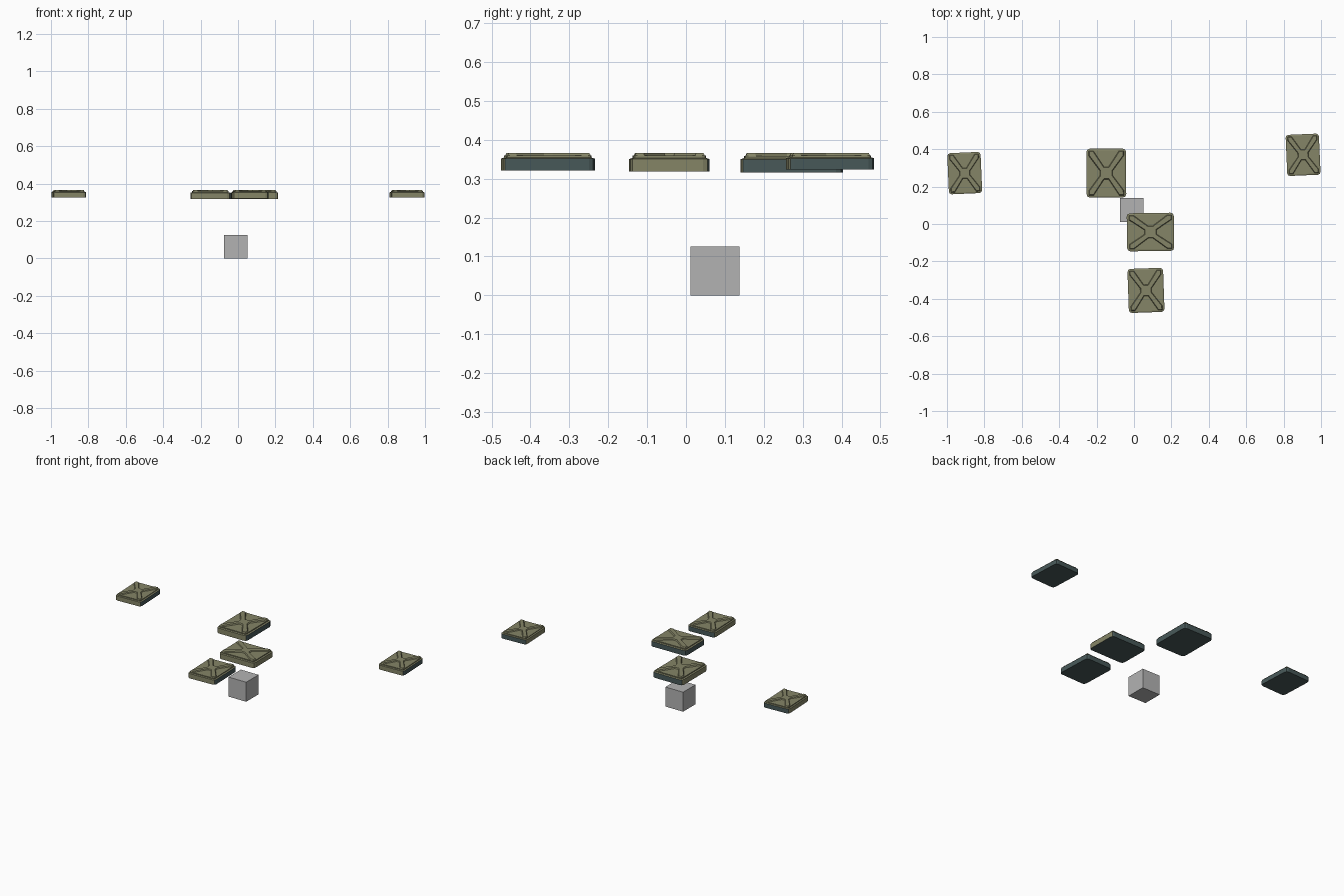
import bpy, bmesh, math

if "Cube" in bpy.data.objects:
    bpy.data.objects.remove(bpy.data.objects["Cube"])


def material(name, rgba):
    m = bpy.data.materials.new(name)
    m.diffuse_color = rgba
    m.use_nodes = True
    m.node_tree.nodes["Principled BSDF"].inputs["Base Color"].default_value = m.diffuse_color
    return m


OLIVE = material("olive", (0.235, 0.235, 0.135, 1))
TEAL = material("dark_teal", (0.065, 0.10, 0.10, 1))
GREY = material("translucent_grey", (0.45, 0.45, 0.45, 0.6))


def face_at(bm, points, z):
    f = bm.faces.new([bm.verts.new((x, y, z)) for x, y in points])
    f.normal_update()
    return f


def rise(bm, face, height, shrink=0.0):
    """Extrude a face straight up, or slope it inward while rising."""
    if shrink:
        bmesh.ops.inset_region(bm, faces=[face], thickness=shrink,
                               use_boundary=True, use_even_offset=True)
    else:
        face = bmesh.ops.extrude_discrete_faces(bm, faces=[face])["faces"][0]
    bmesh.ops.translate(bm, vec=(0, 0, height), verts=list(face.verts))
    bm.normal_update()
    return face


def rounded_rect(a, b, r, steps=2):
    pts = []
    for q, (sx, sy) in enumerate(((1, 1), (-1, 1), (-1, -1), (1, -1))):
        for i in range(steps + 1):
            t = math.radians(90 * (q + i / steps))
            pts.append((sx * (a - r) + r * math.cos(t), sy * (b - r) + r * math.sin(t)))
    return pts


def make_pad(name, x, y, scale, angle):
    a, b = 0.106, 0.131
    bm = bmesh.new()

    # slab with a stepped upper tier
    outline = rounded_rect(a, b, 0.018)
    top = rise(bm, face_at(bm, outline, -0.05), 0.034)
    top = rise(bm, top, 0.003, 0.009)
    rise(bm, top, 0.006)
    face_at(bm, outline[::-1], -0.05)

    # raised cross with sloped edges
    ca, cb, w, n, m = a - 0.012, b - 0.012, 0.026, 0.034, 0.012
    quad = [(n, m), (ca, cb - w), (ca, cb), (ca - w, cb), (m, n)]
    cross = (quad + [(-px, py) for px, py in quad[::-1]]
             + [(-px, -py) for px, py in quad] + [(px, -py) for px, py in quad[::-1]])
    rise(bm, face_at(bm, cross, -0.0072), 0.0072, 0.004)

    # teal underside, right and back walls
    bm.normal_update()
    for f in bm.faces:
        c = f.calc_center_median()
        wall = c.z < -0.017 and (f.normal.x > 0.6 or f.normal.y > 0.6)
        f.material_index = 1 if wall or f.normal.z < -0.5 else 0

    mesh = bpy.data.meshes.new(name)
    bm.to_mesh(mesh)
    bm.free()
    mesh.materials.append(OLIVE)
    mesh.materials.append(TEAL)
    ob = bpy.data.objects.new(name, mesh)
    bpy.context.collection.objects.link(ob)
    ob.location = (x, y, 0.366)
    ob.scale = (scale,) * 3
    ob.rotation_euler.z = math.radians(angle)


# floating pads: name, x, y, scale, turn
for args in (("far_left_pad", -0.905, 0.272, 0.84, 2.5),
             ("back_pad", -0.148, 0.272, 1.0, 0.3),
             ("middle_pad", 0.088, -0.043, 0.96, 90.8),
             ("front_pad", 0.064, -0.355, 0.9, 2),
             ("far_right_pad", 0.904, 0.370, 0.84, 2.5)):
    make_pad(*args)

# small ground cube
bpy.ops.mesh.primitive_cube_add(size=0.126, location=(-0.013, 0.075, 0.063))
cube = bpy.context.object
cube.name = "ground_cube"
cube.data.materials.append(GREY)
